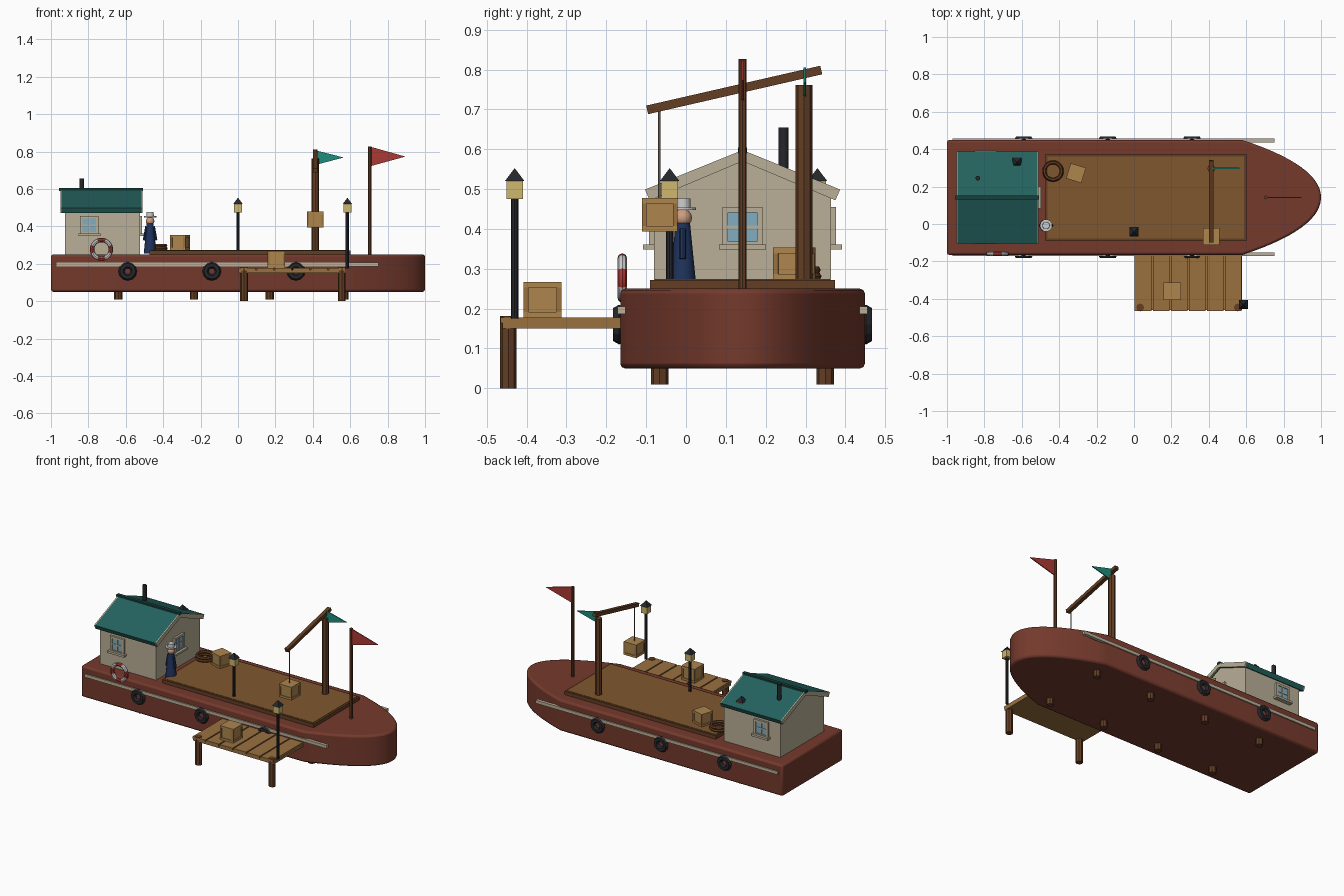
import bpy, bmesh
from math import radians, pi, atan2, hypot
from mathutils import Vector, Matrix

if "Cube" in bpy.data.objects:
    bpy.data.objects.remove(bpy.data.objects["Cube"])

def mat(name, r, g, b):
    m = bpy.data.materials.new(name)
    m.diffuse_color = tuple((c / 255) ** 2.2 for c in (r, g, b)) + (1,)
    m.use_nodes = True
    m.node_tree.nodes["Principled BSDF"].inputs["Base Color"].default_value = m.diffuse_color
    return m

HULL = mat("hull_red", 116, 60, 48)
DARKWOOD = mat("dark_wood", 100, 64, 40)
DECK = mat("deck_wood", 126, 88, 50)
PLANK = mat("plank_wood", 152, 112, 66)
CRATE = mat("crate_wood", 172, 132, 80)
CREAM = mat("cream", 184, 174, 150)
TEAL = mat("roof_teal", 40, 98, 94)
DTEAL = mat("ridge_teal", 30, 66, 64)
BLACK = mat("black", 42, 43, 47)
GLASS = mat("glass", 128, 172, 190)
LAMP = mat("lamp_glow", 206, 182, 110)
RED = mat("flag_red", 170, 60, 55)
GREEN = mat("flag_teal", 35, 140, 122)
WHITE = mat("white", 215, 215, 212)
NAVY = mat("navy", 36, 54, 92)
SKIN = mat("skin", 205, 155, 125)
ROPE = mat("rope", 120, 110, 95)

CY = 0.142  # centreline of the boat

def make(name, bm, m, smooth=False):
    bmesh.ops.recalc_face_normals(bm, faces=bm.faces[:])
    me = bpy.data.meshes.new(name)
    bm.to_mesh(me)
    bm.free()
    ob = bpy.data.objects.new(name, me)
    bpy.context.collection.objects.link(ob)
    me.materials.append(m)
    if smooth:
        bpy.ops.object.select_all(action='DESELECT')
        ob.select_set(True)
        bpy.context.view_layer.objects.active = ob
        bpy.ops.object.shade_smooth_by_angle(angle=radians(35))
    return ob

def box(name, c, s, m, rot=None):
    bm = bmesh.new()
    bmesh.ops.create_cube(bm, size=1)
    M = Matrix.Translation(c) @ (rot or Matrix()) @ Matrix.Diagonal((*s, 1))
    bm.transform(M)
    return make(name, bm, m)

def rod(name, a, b, r, m, r2=None, n=8, smooth=False, spin=0):
    a, b = Vector(a), Vector(b)
    d = b - a
    bm = bmesh.new()
    bmesh.ops.create_cone(bm, cap_ends=True, segments=n, radius1=r,
                          radius2=r if r2 is None else r2, depth=d.length)
    q = d.to_track_quat('Z', 'Y').to_matrix().to_4x4()
    bm.transform(Matrix.Translation((a + b) / 2) @ q @ Matrix.Rotation(spin, 4, 'Z'))
    return make(name, bm, m, smooth)

def prism(name, pts, axis, lo, hi, m, smooth=False):
    put = {'X': lambda u, v, w: (w, u, v), 'Y': lambda u, v, w: (u, w, v),
           'Z': lambda u, v, w: (u, v, w)}[axis]
    bm = bmesh.new()
    f = bm.faces.new([bm.verts.new(put(u, v, lo)) for u, v in pts])
    new = bmesh.ops.extrude_face_region(bm, geom=[f])['geom']
    shift = Vector(put(0, 0, hi - lo))
    bmesh.ops.translate(bm, vec=shift, verts=[e for e in new if isinstance(e, bmesh.types.BMVert)])
    return make(name, bm, m, smooth)

def torus(name, c, R, r, m, axis='Z', n=16, k=8, smooth=True):
    bm = bmesh.new()
    grid = []
    for i in range(n):
        rot = Matrix.Rotation(2 * pi * i / n, 3, 'Z')
        grid.append([bm.verts.new(rot @ (Vector((R, 0, 0)) + Matrix.Rotation(2 * pi * j / k, 3, 'Y') @ Vector((r, 0, 0))))
                     for j in range(k)])
    for i in range(n):
        for j in range(k):
            p, q = grid[i], grid[(i + 1) % n]
            bm.faces.new((p[j], q[j], q[(j + 1) % k], p[(j + 1) % k]))
    if axis == 'Y':
        bm.transform(Matrix.Rotation(pi / 2, 4, 'X'))
    bm.transform(Matrix.Translation(c))
    return make(name, bm, m, smooth)

# Hull: straight sides, curved bow
W = 0.307
side = []
for i in range(15):
    s = i / 14
    side.append((0.58 + 0.42 * (2 * s * (1 - s) + s * s), W * ((1 - s) ** 2 + 1.1 * s * (1 - s))))
outline = [(-1, W)] + side + [(x, -y) for x, y in side[-2::-1]] + [(-1, -W)]
hull = prism("hull", [(x, y + CY) for x, y in outline], 'Z', 0.05, 0.25, HULL, True)
bev = hull.modifiers.new("edge", 'BEVEL')
bev.width, bev.segments, bev.limit_method, bev.angle_limit = 0.012, 2, 'ANGLE', radians(40)

# Rub rails, tyre fenders and keel pegs
for sy, tag in ((-1, "front"), (1, "back")):
    box("rub_rail_" + tag, (-0.11, CY + sy * 0.304, 0.196), (1.72, 0.02, 0.02), CREAM)
    for x in (-0.59, -0.14, 0.31):
        torus("tyre_fender", (x, CY + sy * 0.31, 0.16), 0.033, 0.017, BLACK, 'Y', 12, 6, False)
    for x in (-0.64, -0.235, 0.17, 0.57):
        y = CY + sy * 0.208
        rod("keel_peg", (x, y, 0.01), (x, y, 0.06), 0.022, DARKWOOD)

# Cargo hatch
box("hatch_coaming", (0.063, CY, 0.259), (1.075, 0.465, 0.026), DARKWOOD)
box("hatch_cover", (0.063, CY, 0.262), (1.05, 0.44, 0.024), DECK)

# Cabin with gabled roof
prism("cabin_walls", [(CY - .222, .245), (CY + .222, .245), (CY + .222, .49), (CY, .582), (CY - .222, .49)],
      'X', -0.925, -0.525, CREAM)
chev = [(0, .598), (.245, .499), (.233, .472), (0, .57), (-.233, .472), (-.245, .499)]
chev = [(y + CY, z) for y, z in chev]
prism("roof", chev, 'X', -0.943, -0.517, TEAL)
for x in (-0.95, -0.517):
    prism("barge_board", chev, 'X', x, x + 0.007, CREAM)
box("ridge_cap", (-0.733, CY, 0.597), (0.45, 0.022, 0.014), DTEAL)
rod("chimney", (-0.835, 0.245, 0.52), (-0.835, 0.245, 0.655), 0.0125, BLACK, n=12, smooth=True)

def window(c, turn):
    R = Matrix.Rotation(turn, 4, 'Z')
    def part(name, off, s, m):
        box(name, Vector(c) + R @ Vector(off), s, m, R)
    part("window_glass", (0, -0.003, 0), (0.084, 0.01, 0.084), GLASS)
    for s in (-1, 1):
        part("window_frame_side", (s * 0.043, -0.004, 0), (0.014, 0.018, 0.1), CREAM)
        part("window_frame_rail", (0, -0.004, s * 0.043), (0.1, 0.018, 0.014), CREAM)
    part("window_mullion", (0, -0.004, 0), (0.008, 0.014, 0.084), CREAM)
    part("window_bar", (0, -0.004, 0), (0.084, 0.014, 0.008), CREAM)
    part("window_sill", (0, -0.013, -0.05), (0.118, 0.03, 0.013), CREAM)

window((-0.795, CY - 0.222, 0.405), 0)
window((-0.795, CY + 0.222, 0.405), pi)
window((-0.525, CY, 0.405), pi / 2)

# Life ring with red bands
ring = torus("life_ring", (-0.73, -0.16, 0.277), 0.05, 0.012, WHITE, 'Y', 32, 8)
ring.data.materials.append(RED)
for p in ring.data.polygons:
    a = atan2(p.center.z - 0.277, p.center.x + 0.73) % (pi / 2)
    if min(a, pi / 2 - a) < 0.32:
        p.material_index = 1

# Lamp posts (the cabin one pokes through the roof)
for x, y, z in ((0.585, -0.43, 0.175), (0, -0.041, 0.265), (-0.625, 0.33, 0.25)):
    rod("lamp_pole", (x, y, z), (x, y, 0.48), 0.009, BLACK)
    box("lamp_head", (x, y, 0.498), (0.042, 0.042, 0.046), LAMP)
    rod("lamp_cap", (x, y, 0.52), (x, y, 0.552), 0.035, BLACK, 0.001, 4, spin=pi / 4)

# Crates
def crate(c, s, h, turn=0):
    R = Matrix.Rotation(turn, 4, 'Z')
    box("crate_body", c, (s - .008, s - .008, h - .004), CRATE, R)
    for k in (-1, 1):
        box("crate_band", Vector(c) + Vector((0, 0, k * (h / 2 - .007))), (s, s, .014), CRATE, R)
        for j in (-1, 1):
            off = R @ Vector((k * (s / 2 - .006), j * (s / 2 - .006), 0))
            box("crate_corner", Vector(c) + off, (.012, .012, h - .004), PLANK, R)

crate((-0.31, 0.272, 0.313), 0.085, 0.08, radians(-17))
crate((0.205, -0.36, 0.222), 0.095, 0.09)
crate((0.413, -0.066, 0.436), 0.09, 0.084)

# Rope coil on the hatch
for i in range(2):
    torus("rope_coil", (-0.433, 0.283, 0.281 + i * 0.016), 0.048 - i * .002, 0.0095, DARKWOOD, 'Z', 20, 6)

# Cargo crane
rod("crane_mast", (0.413, 0.296, 0.26), (0.413, 0.296, 0.762), 0.021, DARKWOOD)
dy, dz = 0.437, 0.1
box("crane_boom", (0.413, 0.121, 0.749), (0.024, hypot(dy, dz), 0.022), DARKWOOD,
    Matrix.Rotation(atan2(dz, dy), 4, 'X'))
rod("crane_rope", (0.413, -0.067, 0.475), (0.413, -0.067, 0.705), 0.003, ROPE, n=6)

# Bow pole and pennants
rod("bow_pole", (0.705, CY, 0.24), (0.705, CY, 0.827), 0.01, DARKWOOD)
prism("bow_pennant", [(0.71, 0.825), (0.895, 0.773), (0.71, 0.722)], 'Y', CY - .003, CY + .003, RED)
prism("crane_pennant", [(0.42, 0.805), (0.565, 0.768), (0.42, 0.73)], 'Y', 0.295, 0.301, GREEN)

# Dock with planks and two posts
box("dock_base", (0.29, -0.313, 0.158), (0.575, 0.296, 0.016), PLANK)
step = 0.58 / 6
for i in range(6):
    box("dock_plank", ((i + .5) * step, -0.315, 0.171), (step - 0.008, 0.302, 0.014), PLANK)
for x in (0.033, 0.555):
    rod("dock_post", (x, -0.446, 0), (x, -0.446, 0.181), 0.021, DARKWOOD)

# Deckhand
x, y = -0.47, -0.008
rod("deckhand_coat", (x, y, 0.255), (x, y, 0.415), 0.034, NAVY, 0.018, 12, True)
for s in (-1, 1):
    rod("deckhand_arm", (x + s * .018, y, 0.4), (x + s * .031, y, 0.325), 0.008, NAVY)
bm = bmesh.new()
bmesh.ops.create_uvsphere(bm, u_segments=12, v_segments=8, radius=0.023)
bm.transform(Matrix.Translation((x, y, 0.428)))
make("deckhand_head", bm, SKIN, True)
rod("hat_brim", (x, y, 0.448), (x, y, 0.454), 0.033, WHITE, n=16)
rod("hat_crown", (x, y, 0.452), (x, y, 0.476), 0.02, WHITE, 0.019, 16, True)
